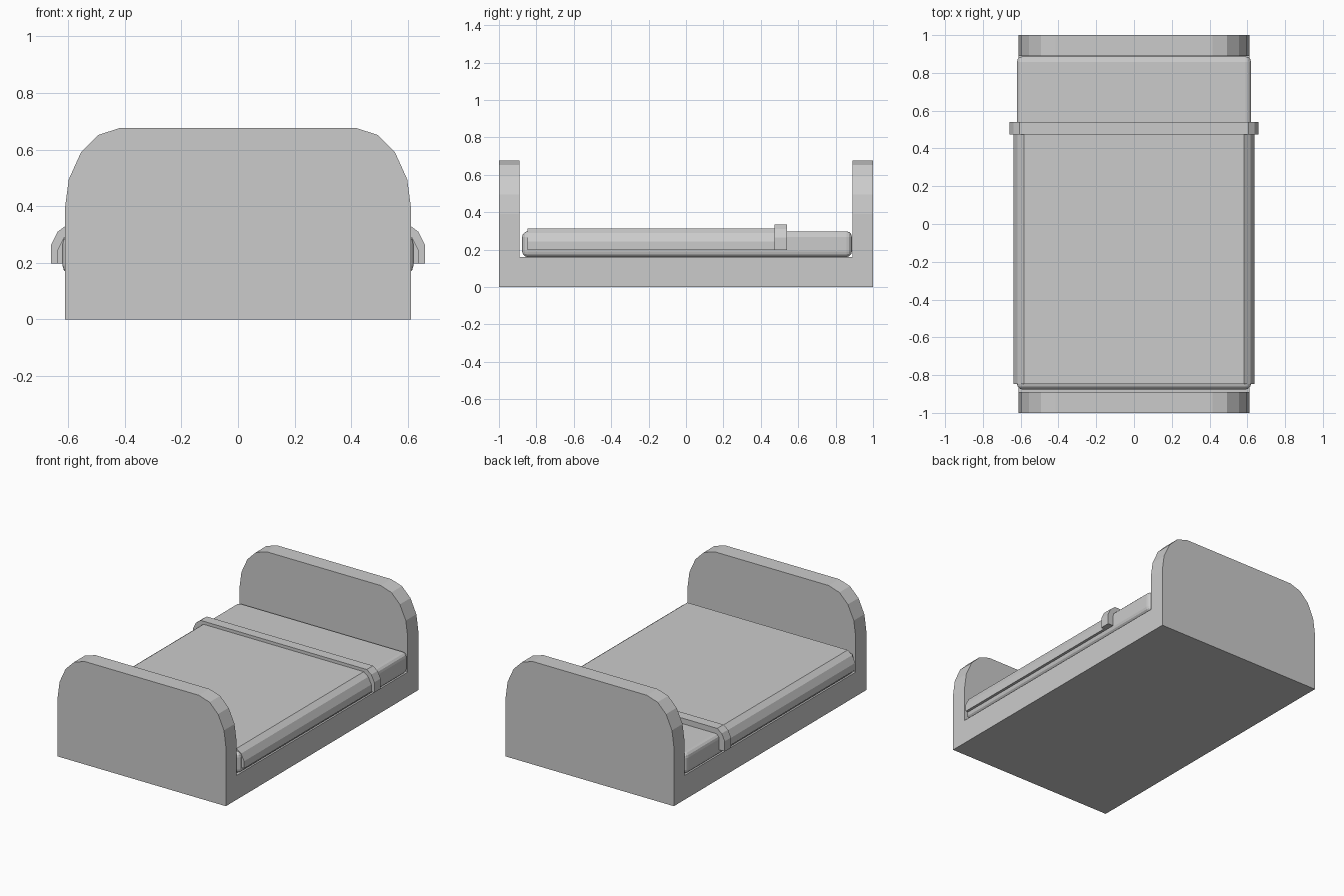
import bpy
import bmesh

cube = bpy.data.objects.get("Cube")
if cube:
    bpy.data.objects.remove(cube, do_unlink=True)

grey = bpy.data.materials.new("plain grey")
grey.use_nodes = True
colour = (0.6, 0.6, 0.6, 1)
grey.diffuse_color = colour
grey.node_tree.nodes["Principled BSDF"].inputs["Base Color"].default_value = colour


def extrude(name, profile, axis, start, end):
    """Sweep a closed (horizontal, z) profile along the x or y axis."""
    bm = bmesh.new()
    place = (lambda h, z: (start, h, z)) if axis == "x" else (lambda h, z: (h, start, z))
    face = bm.faces.new([bm.verts.new(place(h, z)) for h, z in profile])
    result = bmesh.ops.extrude_face_region(bm, geom=[face])
    moved = [g for g in result["geom"] if isinstance(g, bmesh.types.BMVert)]
    step = end - start
    bmesh.ops.translate(bm, verts=moved, vec=(step, 0, 0) if axis == "x" else (0, step, 0))
    bmesh.ops.recalc_face_normals(bm, faces=bm.faces)
    mesh = bpy.data.meshes.new(name)
    bm.to_mesh(mesh)
    bm.free()
    mesh.materials.append(grey)
    obj = bpy.data.objects.new(name, mesh)
    bpy.context.collection.objects.link(obj)
    return obj


def mirrored(half):
    """Complete a right-hand outline with its left-hand half."""
    return half + [(-h, z) for h, z in reversed(half)]


def apply_modifiers(obj):
    bpy.context.view_layer.update()
    evaluated = obj.evaluated_get(bpy.context.evaluated_depsgraph_get())
    mesh = bpy.data.meshes.new_from_object(evaluated)
    obj.modifiers.clear()
    obj.data = mesh


# Bed frame: U-shaped side profile trimmed to the rounded end-board outline
frame = extrude("bed_frame", mirrored([(1, 0), (1, 0.8), (0.89, 0.8), (0.89, 0.16)]),
                "x", -0.8, 0.8)
outline = extrude("board_outline", mirrored([
    (0.612, -0.1), (0.612, 0.39), (0.598, 0.495), (0.555, 0.59),
    (0.493, 0.652), (0.415, 0.677)]), "y", -1.2, 1.2)
trim = frame.modifiers.new("trim", "BOOLEAN")
trim.operation = "INTERSECT"
trim.solver = "EXACT"
trim.object = outline
apply_modifiers(frame)
bpy.data.objects.remove(outline, do_unlink=True)

# Mattress with softened edges
mattress = extrude("mattress", mirrored([(0.62, 0.16), (0.62, 0.298)]), "y", -0.876, 0.887)
soft = mattress.modifiers.new("soft", "BEVEL")
soft.width = 0.03
soft.segments = 3
apply_modifiers(mattress)


# Bedding draped over the mattress
def drape(name, side, top, start, end):
    return extrude(name, mirrored([
        (side, 0.197), (side, top - 0.07), (side - 0.022, top - 0.025),
        (side - 0.055, top)]), "y", start, end)


drape("blanket", 0.638, 0.314, -0.848, 0.48)
drape("blanket_fold", 0.66, 0.334, 0.474, 0.54)
